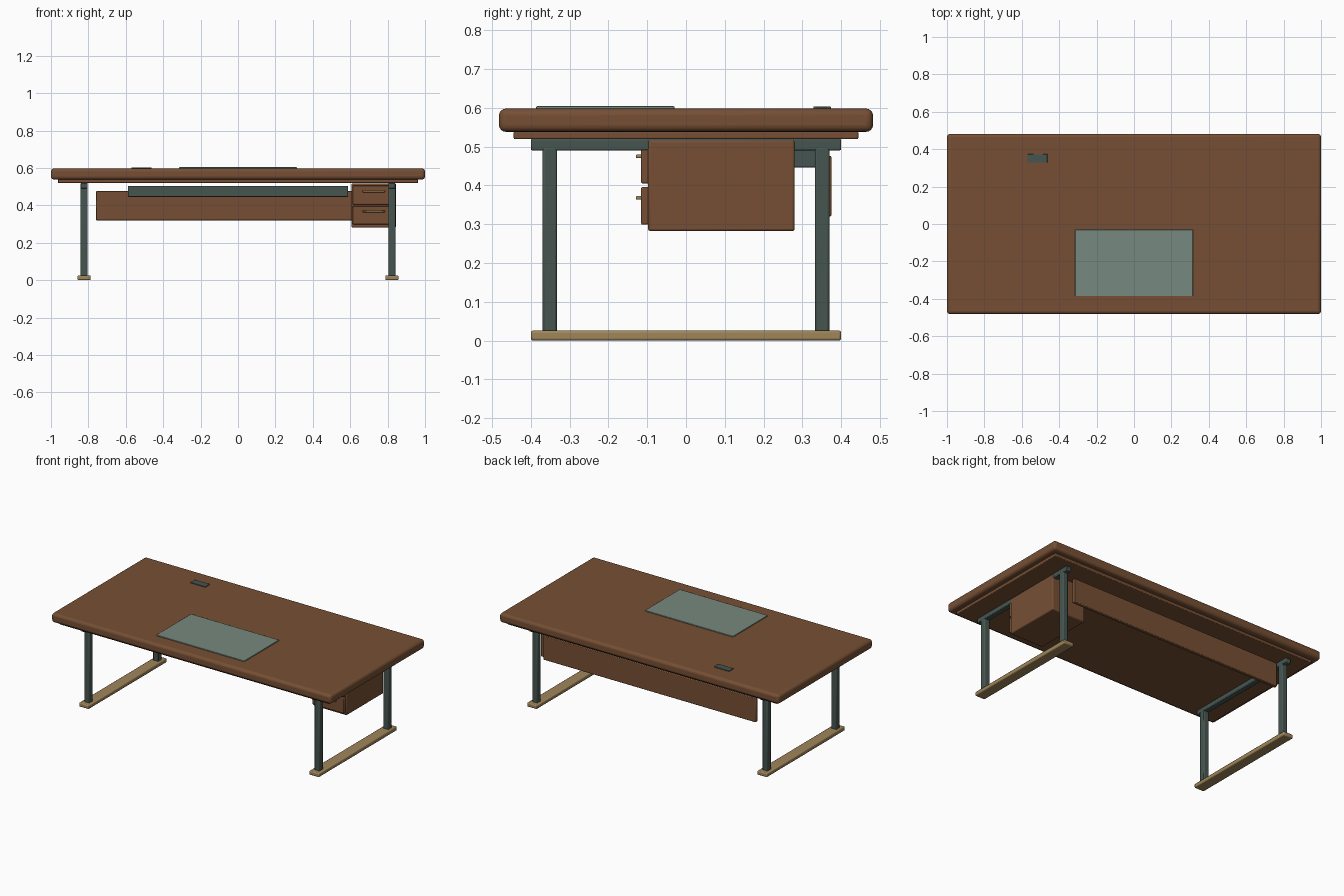
import bpy
import bmesh

default = bpy.data.objects.get("Cube")
if default:
    bpy.data.objects.remove(default, do_unlink=True)


def material(name, rgb):
    m = bpy.data.materials.new(name)
    m.use_nodes = True
    m.diffuse_color = (*rgb, 1)
    bsdf = m.node_tree.nodes["Principled BSDF"]
    bsdf.inputs["Base Color"].default_value = (*rgb, 1)
    bsdf.inputs["Roughness"].default_value = 0.6
    return m


WOOD = material("walnut brown", (0.18, 0.078, 0.034))
STEEL = material("dark green metal", (0.061, 0.091, 0.08))
BRASS = material("brass", (0.352, 0.239, 0.102))
MAT = material("sage mat", (0.181, 0.246, 0.209))


def box(name, xs, ys, zs, mat, bevel=0.004, segments=2):
    """Rounded box given its extents along each axis."""
    bm = bmesh.new()
    bmesh.ops.create_cube(bm, size=1)
    spans = (xs, ys, zs)
    for v in bm.verts:
        v.co = [(a + b) / 2 + c * (b - a) for c, (a, b) in zip(v.co, spans)]
    mesh = bpy.data.meshes.new(name)
    bm.to_mesh(mesh)
    bm.free()
    mesh.materials.append(mat)
    obj = bpy.data.objects.new(name, mesh)
    bpy.context.collection.objects.link(obj)
    mod = obj.modifiers.new("rounded edges", "BEVEL")
    mod.width = bevel
    mod.segments = segments
    bpy.ops.object.select_all(action="DESELECT")
    obj.select_set(True)
    bpy.context.view_layer.objects.active = obj
    bpy.ops.object.shade_smooth_by_angle(angle=0.6)
    return obj


def around(centre, half):
    return (centre - half, centre + half)


# Desk top and the slimmer panel beneath it
box("desk_top", (-1, 1), (-0.482, 0.482), (0.538, 0.598), WOOD, 0.018, 4)
box("under_panel", (-0.963, 0.963), (-0.444, 0.444), (0.519, 0.54), WOOD)

# Items on the top
box("desk_mat", (-0.315, 0.315), (-0.386, -0.03), (0.597, 0.604), MAT, 0.002)
box("cable_port", (-0.57, -0.463), (0.328, 0.374), (0.597, 0.603), STEEL, 0.002)

# Two side frames: foot, two legs and top rail
for side, sx in (("left", 1), ("right", -1)):
    x = sx * 0.823
    box(f"{side}_foot", around(x, 0.035), (-0.4, 0.4), (0, 0.026), BRASS, 0.006)
    box(f"{side}_top_rail", around(x, 0.018), (-0.4, 0.4), (0.49, 0.52), STEEL)
    for end, sy in (("front", -1), ("back", 1)):
        box(f"{end}_{side}_leg", around(x, 0.019), around(sy * 0.351, 0.019),
            (0.02, 0.5), STEEL, 0.006)

# Back modesty panel and cable tray
box("modesty_panel", (-0.76, 0.76), (0.353, 0.375), (0.32, 0.476), WOOD)
box("cable_tray", (-0.588, 0.588), (0.22, 0.335), (0.446, 0.505), STEEL)

# Drawer unit under the left end
box("drawer_cabinet", (0.607, 0.845), (-0.098, 0.28), (0.282, 0.517), WOOD, 0.006)
for name, low, high, grip in (("upper", 0.405, 0.507, 0.475),
                              ("lower", 0.299, 0.396, 0.368)):
    box(f"{name}_drawer_front", (0.613, 0.839), (-0.116, -0.095), (low, high), WOOD)
    box(f"{name}_drawer_handle", around(0.726, 0.06), (-0.129, -0.112),
        around(grip, 0.005), BRASS, 0.003)
